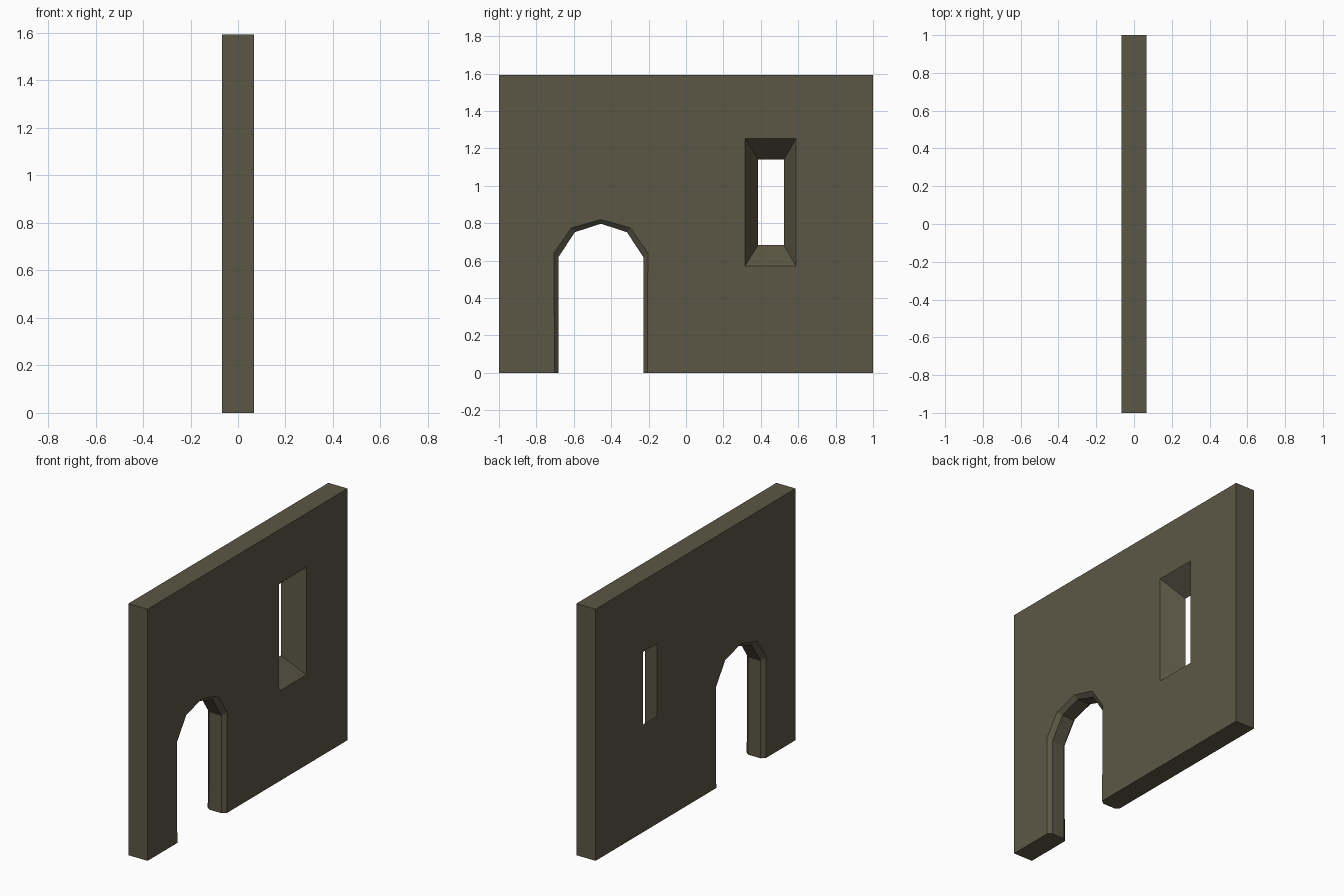
import bpy, bmesh

if "Cube" in bpy.data.objects:
    bpy.data.objects.remove(bpy.data.objects["Cube"])

T = 0.067        # half thickness of the wall
H = 1.593        # wall height
BEVEL = 0.0235   # depth of the chamfer round the doorway

stone = bpy.data.materials.new("olive stone")
stone.diffuse_color = (0.105, 0.096, 0.060, 1)
stone.use_nodes = True
stone.node_tree.nodes["Principled BSDF"].inputs["Base Color"].default_value = stone.diffuse_color


def loft(name, sections):
    """Closed solid through matching (x, [(y, z), ...]) sections."""
    bm = bmesh.new()
    rings = [[bm.verts.new((x, y, z)) for y, z in pts] for x, pts in sections]
    n = len(rings[0])
    for a, b in zip(rings, rings[1:]):
        for i in range(n):
            j = (i + 1) % n
            bm.faces.new((a[i], a[j], b[j], b[i]))
    bm.faces.new(rings[0][::-1])
    bm.faces.new(rings[-1])
    bmesh.ops.recalc_face_normals(bm, faces=bm.faces)
    mesh = bpy.data.meshes.new(name)
    bm.to_mesh(mesh)
    bm.free()
    mesh.materials.append(stone)
    obj = bpy.data.objects.new(name, mesh)
    bpy.context.collection.objects.link(obj)
    return obj


def rect(y0, y1, z0, z1):
    return [(y0, z0), (y1, z0), (y1, z1), (y0, z1)]


def arch(half, spring, shoulder, shoulder_z, top, foot):
    """Five-point arch outline, mirrored about the door centre."""
    c = -0.455
    right = [(foot, -0.1), (foot, 0), (half, spring), (shoulder, shoulder_z)]
    return ([(c + w, z) for w, z in right] + [(c, top)]
            + [(c - w, z) for w, z in reversed(right)])


# Wall slab
wall = loft("wall", [(-T, rect(-1, 1, 0, H)), (T, rect(-1, 1, 0, H))])

# Doorway with chamfered edges on both faces
outer = arch(0.251, 0.64, 0.158, 0.775, 0.819, 0.248)
inner = arch(0.228, 0.617, 0.139, 0.752, 0.797, 0.228)
door = loft("doorway_cutter", [
    (-0.1, outer), (-T, outer), (-T + BEVEL, inner),
    (T - BEVEL, inner), (T, outer), (0.1, outer)])

# Splayed window, wide on the right face and narrow on the left face
wide, narrow = rect(0.316, 0.589, 0.571, 1.253), rect(0.385, 0.524, 0.682, 1.141)
window = loft("window_cutter", [(-0.1, narrow), (-T, narrow), (T, wide), (0.1, wide)])

# Cut both openings, then remove the cutters
bpy.context.view_layer.objects.active = wall
for cutter in (door, window):
    cutter.hide_render = True
    mod = wall.modifiers.new("opening", 'BOOLEAN')
    mod.operation, mod.solver, mod.object = 'DIFFERENCE', 'EXACT', cutter
    bpy.ops.object.modifier_apply(modifier=mod.name)
    bpy.data.objects.remove(cutter)
